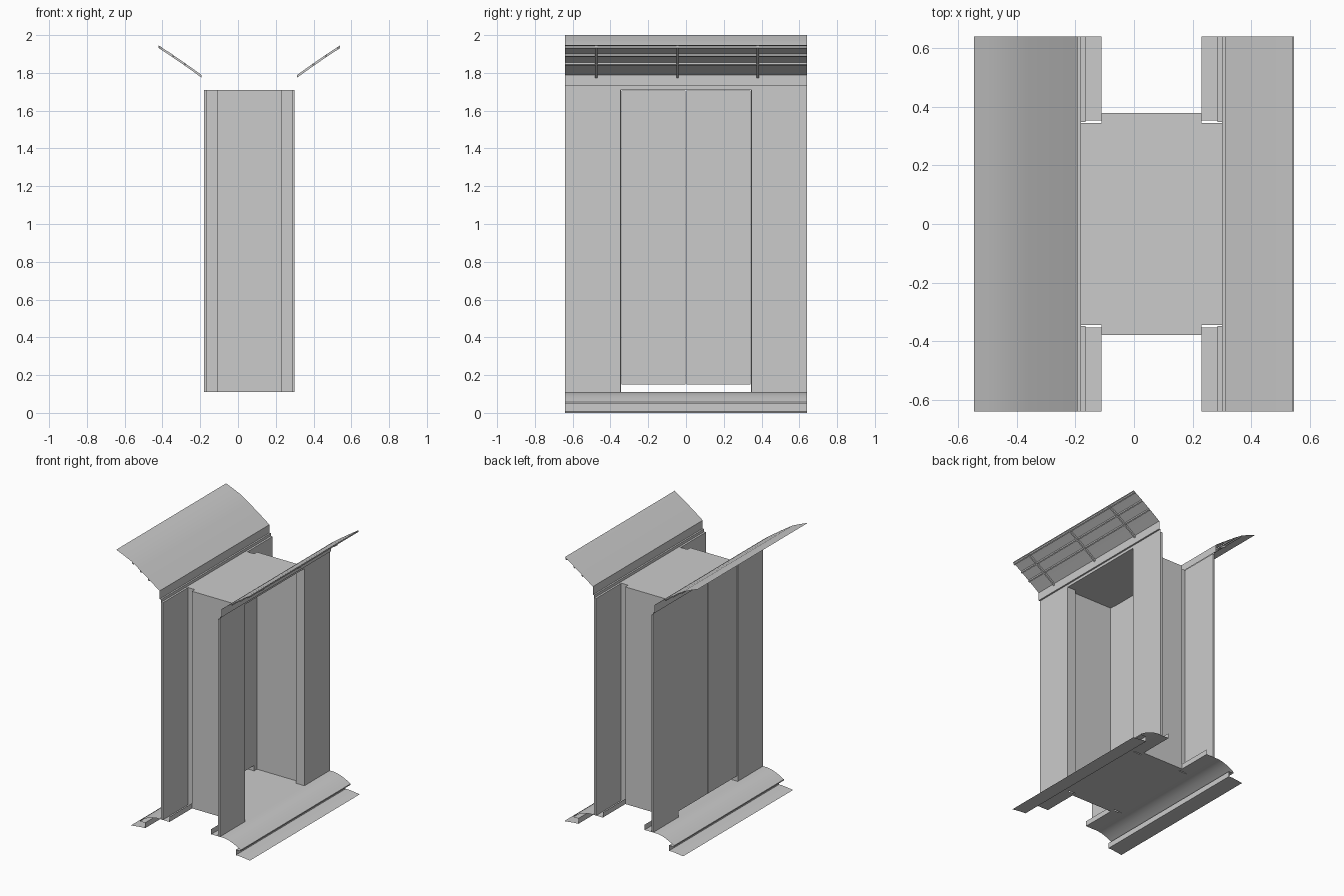
import bpy
import bmesh
from math import radians

cube = bpy.data.objects.get("Cube")
if cube:
    bpy.data.objects.remove(cube, do_unlink=True)

grey = bpy.data.materials.new("light_grey")
grey.use_nodes = True
grey.diffuse_color = (0.6, 0.6, 0.6, 1)
grey.node_tree.nodes["Principled BSDF"].inputs["Base Color"].default_value = (0.6, 0.6, 0.6, 1)

MID = 0.06       # x of the doorway's centre line
HALF = 0.64      # half length along y
JAMB = 0.345     # half width of the doorway
SILL, TOP = 0.11, 1.71


def add_object(name, bm, smooth=False):
    mesh = bpy.data.meshes.new(name)
    bm.to_mesh(mesh)
    bm.free()
    mesh.materials.append(grey)
    obj = bpy.data.objects.new(name, mesh)
    bpy.context.collection.objects.link(obj)
    if smooth:
        bpy.ops.object.select_all(action="DESELECT")
        obj.select_set(True)
        bpy.context.view_layer.objects.active = obj
        bpy.ops.object.shade_smooth_by_angle(angle=radians(25))
    return obj


def box(name, side, d, y, z):
    """Box from ranges: d is the distance from the centre line, on one side."""
    bm = bmesh.new()
    bmesh.ops.create_cube(bm, size=1)
    for v in bm.verts:
        dd, yy, zz = (r[0] if c < 0 else r[1] for r, c in zip((d, y, z), v.co))
        v.co = (MID + side * dd, side * yy, zz)
    bmesh.ops.recalc_face_normals(bm, faces=bm.faces)
    return add_object(name, bm)


def sweep(name, side, profile, y0, y1, closed=False):
    """Sweep a (d, z) profile along y, as an open sheet or a closed bar."""
    bm = bmesh.new()
    rows = [[bm.verts.new((MID + side * d, side * y, z)) for d, z in profile] for y in (y0, y1)]
    n = len(profile)
    for i in range(n if closed else n - 1):
        j = (i + 1) % n
        bm.faces.new((rows[0][i], rows[0][j], rows[1][j], rows[1][i]))
    if closed:
        bm.faces.new(rows[0])
        bm.faces.new(rows[1])
        bmesh.ops.recalc_face_normals(bm, faces=bm.faces)
    return add_object(name, bm, smooth=not closed)


slope = [(0.252, 1.79), (0.30, 1.825), (0.36, 1.867), (0.42, 1.908), (0.48, 1.947)]
outer_slope = [(0.545, 1.976), (0.605, 2.0)]
rail = [(0.24, TOP), (0.24, 1.73), (0.252, 1.73)]
floor_edge = [(0.24, SILL), (0.275, SILL), (0.31, 0.104), (0.345, 0.092), (0.38, 0.075),
              (0.41, 0.058), (0.41, 0.05), (0.37, 0.05), (0.37, 0.01), (0.40, 0.01), (0.485, 0)]
rib_places = (-0.475, -0.045, 0.38)

for side, label in ((1, "left"), (-1, "right")):
    # Roof cove, with a wider sheet on one side
    cove = rail + slope + (outer_slope if side < 0 else [])
    sweep(f"{label}_roof_cove", side, cove, -HALF, HALF)

    # Cross ribs and lengthwise straps under the cove
    rib = [(d, z - 0.002) for d, z in slope] + [(d, z - 0.016) for d, z in reversed(slope)]
    for i, y in enumerate(rib_places):
        sweep(f"{label}_roof_rib_{i}", side, rib, y - 0.006, y + 0.006, closed=True)
    for i, (d, z) in enumerate(((0.34, 1.853), (0.405, 1.898), (0.47, 1.941))):
        strap = [(d - 0.005, z - 0.005), (d + 0.005, z + 0.001),
                 (d + 0.005, z - 0.009), (d - 0.005, z - 0.013)]
        sweep(f"{label}_roof_strap_{i}", side, strap, -HALF, HALF, closed=True)

    # Curved floor edge with its lower lip
    sweep(f"{label}_floor_edge", side, floor_edge, -HALF, HALF)

    # Side panels standing on angled sills
    for end in (-1, 1):
        y_range = sorted((end * (JAMB + 0.002), end * HALF))
        tag = "back" if end * side > 0 else "front"
        box(f"{label}_{tag}_panel", side, (0.225, 0.24), y_range, (SILL, TOP))
        sill = [(0.24, SILL), (0.17, SILL), (0.17, 0.148)]
        sweep(f"{label}_{tag}_sill", side, sill, end * (JAMB + 0.008), end * HALF)

# Sliding door leaves closing one side
for end in (-1, 1):
    y_range = sorted((end * 0.002, end * (JAMB - 0.003)))
    box("back_door_leaf" if end < 0 else "front_door_leaf", -1, (0.17, 0.236), y_range, (0.15, TOP - 0.003))

# Vestibule floor, ceiling and end walls share one stepped outline
outline = [(-0.24, JAMB), (-0.17, JAMB), (-0.17, 0.378), (0.17, 0.378), (0.17, JAMB), (0.24, JAMB)]
for name, z in (("vestibule_floor", SILL), ("vestibule_ceiling", TOP)):
    bm = bmesh.new()
    loop = outline + [(d, -y) for d, y in reversed(outline)]
    bm.faces.new([bm.verts.new((MID + d, y, z)) for d, y in reversed(loop)])
    add_object(name, bm)
for name, end in (("front_end_wall", -1), ("back_end_wall", 1)):
    bm = bmesh.new()
    rows = [[bm.verts.new((MID + d, end * y, z)) for d, y in outline] for z in (SILL, TOP)]
    for i in range(len(outline) - 1):
        bm.faces.new((rows[0][i], rows[0][i + 1], rows[1][i + 1], rows[1][i]))
    add_object(name, bm)
